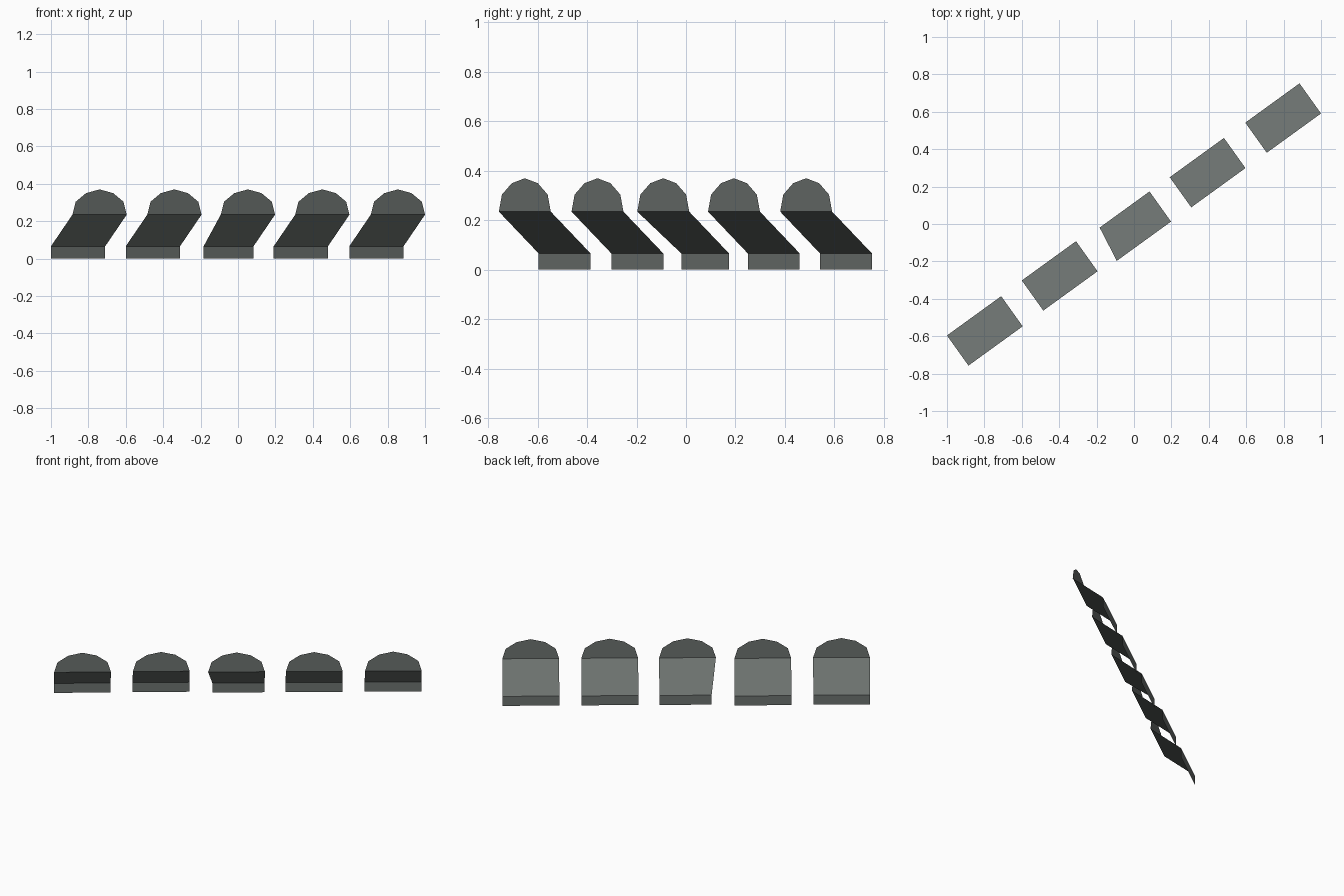
import bpy
import bmesh
from mathutils import Vector

cube = bpy.data.objects.get("Cube")
if cube:
    bpy.data.objects.remove(cube, do_unlink=True)

# Single dull grey-green material
COLOUR = (0.15, 0.168, 0.158, 1.0)
grey = bpy.data.materials.new("slate_grey")
grey.use_nodes = True
grey.diffuse_color = COLOUR
bsdf = next(n for n in grey.node_tree.nodes if n.type == 'BSDF_PRINCIPLED')
bsdf.inputs["Base Color"].default_value = COLOUR

WIDTH = Vector((0.29, 0.21, 0))      # along the row
LEAN = Vector((0.115, -0.161, 0))    # overhang of the sloping middle
FOOT_Z, HEAD_Z = 0.066, 0.235
# Rounded head outline: fraction of width, height
HEAD = [(0, HEAD_Z), (0.06, 0.304), (0.25, 0.35), (0.5, 0.37),
        (0.75, 0.35), (0.94, 0.304), (1, HEAD_Z)]


def make_panel(name, corner, notch=0.0):
    """Thin bent sheet: upright foot, leaning middle and upright rounded head."""
    bm = bmesh.new()
    origin = Vector((*corner, 0))

    def vert(u, lean, z):
        return bm.verts.new(origin + WIDTH * u + LEAN * lean + Vector((0, 0, z)))

    base = [vert(notch, 0, 0), vert(1, 0, 0)]
    fold = [vert(notch, 0, FOOT_Z), vert(1, 0, FOOT_Z)]
    head = [vert(u, 1, z) for u, z in HEAD]
    bm.faces.new((base[1], base[0], fold[0], fold[1]))
    bm.faces.new((fold[1], fold[0], head[0], head[-1]))
    bm.faces.new([head[-1], head[0]] + head[1:-1])
    mesh = bpy.data.meshes.new(name)
    bm.to_mesh(mesh)
    bm.free()
    mesh.materials.append(grey)
    obj = bpy.data.objects.new(name, mesh)
    bpy.context.collection.objects.link(obj)


# Diagonal row of five panels; the middle one has a narrowed foot
CORNERS = [(-1.0, -0.596), (-0.6, -0.302), (-0.207, -0.036),
           (0.191, 0.25), (0.595, 0.542)]
for i, corner in enumerate(CORNERS):
    make_panel(f"bent_panel_{i + 1}", corner, 0.08 if i == 2 else 0.0)
